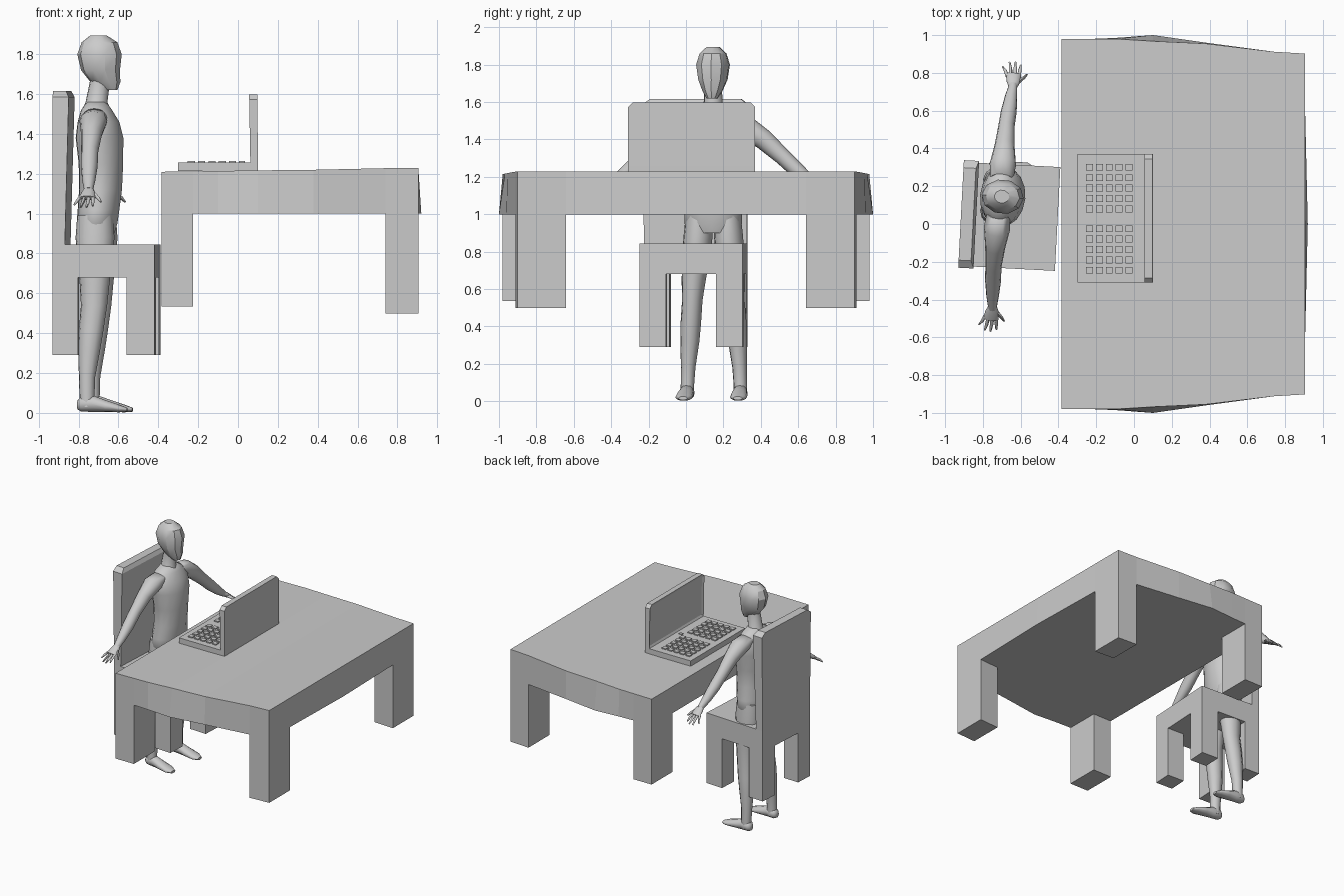
import bpy, bmesh, math
from mathutils import Vector, Matrix

if "Cube" in bpy.data.objects:
    bpy.data.objects.remove(bpy.data.objects["Cube"])

grey = bpy.data.materials.new("plain_grey")
grey.diffuse_color = (0.6, 0.6, 0.6, 1)
grey.use_nodes = True
grey.node_tree.nodes["Principled BSDF"].inputs["Base Color"].default_value = grey.diffuse_color


def finish(bm, name, mat=Matrix(), smooth=None):
    bmesh.ops.recalc_face_normals(bm, faces=bm.faces[:])
    bm.transform(mat)
    me = bpy.data.meshes.new(name)
    bm.to_mesh(me)
    bm.free()
    ob = bpy.data.objects.new(name, me)
    bpy.context.collection.objects.link(ob)
    me.materials.append(grey)
    if smooth:
        bpy.ops.object.select_all(action='DESELECT')
        ob.select_set(True)
        bpy.context.view_layer.objects.active = ob
        bpy.ops.object.shade_smooth_by_angle(angle=math.radians(smooth))
    return ob


def add_box(bm, x0, x1, y0, y1, z0, z1):
    m = Matrix.Translation(((x0 + x1) / 2, (y0 + y1) / 2, (z0 + z1) / 2))
    m = m @ Matrix.Diagonal((x1 - x0, y1 - y0, z1 - z0, 1))
    return bmesh.ops.create_cube(bm, size=1, matrix=m)


def legged_slab(name, stations, leg_y, z_bottom, feet, bulge=0, mat=Matrix()):
    """Slab with four corner legs; stations are (x, top half width, bottom half width, top z)."""
    bm = bmesh.new()
    top, bot = [], []
    for k, (x, wt, wb, zt) in enumerate(stations):
        end = bulge if k == len(stations) - 1 else 0
        top.append([bm.verts.new((x, y, zt)) for y in (-wt, leg_y - wt, 0, wt - leg_y, wt)])
        bot.append([bm.verts.new((x + (end if j == 2 else 0), y, z_bottom))
                    for j, y in enumerate((-wb, leg_y - wb, 0, wb - leg_y, wb))])
    n = len(stations) - 1
    for i in range(n):
        for j in range(4):
            bm.faces.new((top[i][j], top[i + 1][j], top[i + 1][j + 1], top[i][j + 1]))
            ring = (bot[i][j], bot[i + 1][j], bot[i + 1][j + 1], bot[i][j + 1])
            if i in (0, n - 1) and j in (0, 3):     # leg in each corner cell
                z = feet[0 if i == 0 else 1]
                low = [bm.verts.new((v.co.x, v.co.y, z)) for v in ring]
                for k in range(4):
                    bm.faces.new((ring[k], ring[k - 1], low[k - 1], low[k]))
                bm.faces.new(low)
            else:
                bm.faces.new(ring)
        for j in (0, 4):
            bm.faces.new((top[i][j], top[i + 1][j], bot[i + 1][j], bot[i][j]))
    for i in (0, n):
        for j in range(4):
            bm.faces.new((top[i][j], top[i][j + 1], bot[i][j + 1], bot[i][j]))
    return finish(bm, name, mat)


# Table with bowed long edges
legged_slab("table", [(-.385, .98, .98, 1.21), (-.225, .98, .98, 1.212), (-.1, .98, .985, 1.214),
                      (.1, .968, 1.0, 1.217), (.38, .955, .96, 1.22), (.74, .912, .912, 1.228),
                      (.905, .902, .902, 1.23)], .26, 1.0, (.535, .50), .015)

# Chair: seat with legs, and a backrest with a chamfered top
chair = Matrix.Translation((-.66, .04, 0)) @ Matrix.Rotation(math.radians(-3), 4, 'Z')
legged_slab("chair_seat", [(x, .275, .275, .845) for x in (-.256, -.13, .115, .256)],
            .14, .68, (.29, .29), 0, chair)
bm = bmesh.new()
rings = []
for z, x1, w in ((.845, -.195, .275), (1.585, -.175, .285), (1.615, -.19, .245)):
    rings.append([bm.verts.new(c) for c in ((-.256, -w, z), (x1, -w, z), (x1, w, z), (-.256, w, z))])
for a, b in zip(rings, rings[1:]):
    for k in range(4):
        bm.faces.new((a[k - 1], a[k], b[k], b[k - 1]))
bm.faces.new(rings[0])
bm.faces.new(rings[-1])
finish(bm, "chair_backrest", chair)

# Laptop base
bm = bmesh.new()
add_box(bm, -.30, .10, -.31, .37, 1.215, 1.257)
finish(bm, "laptop_base")

# Laptop lid with a recessed screen and clipped top corners
bm = bmesh.new()
add_box(bm, .062, .10, -.31, .37, 1.257, 1.598)
for v in bm.verts:
    if v.co.z > 1.5:
        v.co.x -= .006 if v.co.x < .08 else .002
corners = [e for e in bm.edges if all(v.co.z > 1.5 for v in e.verts)
           and abs(e.verts[0].co.y - e.verts[1].co.y) < .01]
bmesh.ops.bevel(bm, geom=corners, offset=.025, segments=1, affect='EDGES')
bm.normal_update()
front = [f for f in bm.faces if f.normal.x < -.9]
bmesh.ops.inset_region(bm, faces=front, thickness=.022, depth=-.008)
finish(bm, "laptop_lid")

# Keys in two blocks, and the power button
bm = bmesh.new()
for row in range(5):
    for col in range(10):
        x = -.235 + row * .052
        y = -.245 + col * .055 + (.05 if col > 4 else 0)
        add_box(bm, x - .018, x + .018, y - .018, y + .018, 1.255, 1.265)
add_box(bm, .004, .034, .024, .046, 1.255, 1.263)
finish(bm, "laptop_keys")

# Figure, built facing +x around its own axis
body = Matrix.Translation((-.70, .145, 0)) @ Matrix.Rotation(math.radians(-5.3), 4, 'Z')
X, Y, Z = Vector((1, 0, 0)), Vector((0, 1, 0)), Vector((0, 0, 1))


def loft(bm, stations, u, v, sides=12):
    """Closed tube; stations are (centre, radius along u, radius along v)."""
    prev = None
    for c, ru, rv in stations:
        ring = [bm.verts.new(Vector(c) + u * ru * math.cos(a) + v * rv * math.sin(a))
                for a in (2 * math.pi * k / sides for k in range(sides))]
        if prev:
            for k in range(sides):
                bm.faces.new((prev[k - 1], prev[k], ring[k], ring[k - 1]))
        else:
            bm.faces.new(ring)
        prev = ring
    bm.faces.new(prev)


# Head and neck
bm = bmesh.new()
loft(bm, [((x, 0, z), a, b) for z, x, a, b in
          ((1.62, .065, .03, .03), (1.66, .035, .075, .055), (1.72, .01, .098, .08), (1.80, .005, .112, .092),
           (1.86, .005, .09, .073), (1.895, 0, .04, .035))], X, Y, 10)
finish(bm, "head", body, 30)
bm = bmesh.new()
loft(bm, [((x, 0, z), a, b) for z, x, a, b in
          ((1.50, -.01, .08, .09), (1.56, -.01, .055, .052), (1.68, .01, .05, .048))], X, Y)
finish(bm, "neck", body, 60)

# Torso
bm = bmesh.new()
loft(bm, [((x, 0, z), a, b) for z, x, a, b in
          ((.90, -.01, .09, .12), (.95, -.005, .10, .155), (1.02, 0, .105, .155), (1.12, .01, .108, .135),
           (1.25, .012, .112, .14), (1.38, .005, .12, .16), (1.46, 0, .105, .165),
           (1.52, -.01, .078, .125), (1.56, -.01, .05, .06))], X, Y, 16)
finish(bm, "torso", body, 60)

for side, label in ((1, "left"), (-1, "right")):
    # Arm, reaching out and down
    across = Vector((0, side * .65, .75))
    bm = bmesh.new()
    loft(bm, [((x, side * y, z), a, b) for x, y, z, a, b in
              ((-.01, .09, 1.49, .06, .05), (-.01, .17, 1.465, .07, .065), (-.01, .27, 1.40, .053, .055),
               (-.01, .37, 1.31, .043, .045), (-.005, .45, 1.235, .042, .042), (0, .53, 1.165, .033, .033),
               (.005, .595, 1.115, .022, .022))], X, across)
    finish(bm, label + "_arm", body, 60)
    # Palm, four fingers and a thumb
    bm = bmesh.new()
    loft(bm, [((x, side * y, z), a, b) for x, y, z, a, b in
              ((.005, .58, 1.125, .022, .02), (.005, .61, 1.105, .036, .02), (.003, .65, 1.078, .04, .015))],
         X, across, 10)
    for x0, x1, y1, z1 in ((-.029, -.058, .685, 1.045), (-.01, -.024, .712, 1.032),
                           (.011, .006, .715, 1.032), (.031, .036, .702, 1.04)):
        loft(bm, [((x0, side * .635, 1.087), .01, .01), ((x0 * .5 + x1 * .5, side * (y1 + .65) / 2, z1 + .022), .009, .009),
                  ((x1, side * y1, z1), .005, .005)], X, across, 6)
    loft(bm, [((.025, side * .605, 1.105), .014, .014), ((.055, side * .635, 1.08), .011, .011),
              ((.072, side * .655, 1.06), .006, .006)], X, across, 6)
    finish(bm, label + "_hand", body, 60)
    # Leg
    bm = bmesh.new()
    loft(bm, [((x, side * y, z), a, b) for x, y, z, a, b in
              ((-.01, .078, .99, .09, .07), (-.01, .082, .88, .098, .078), (-.01, .09, .78, .09, .076),
               (-.01, .105, .65, .075, .065), (-.012, .113, .54, .066, .055), (-.025, .122, .42, .062, .055),
               (-.035, .128, .32, .056, .051), (-.045, .138, .18, .041, .039), (-.045, .142, .09, .038, .036),
               (-.045, .142, .03, .038, .036))], X, Y)
    finish(bm, label + "_leg", body, 60)
    # Foot, pointing forward
    bm = bmesh.new()
    loft(bm, [((x, side * y, z), a, b) for x, y, z, a, b in
              ((-.093, .142, .04, .02, .022), (-.075, .142, .045, .036, .038), (-.02, .143, .047, .038, .042),
               (.05, .145, .034, .045, .03), (.12, .147, .022, .045, .019), (.158, .147, .016, .024, .01))],
         Y, Z)
    finish(bm, label + "_foot", body, 60)
